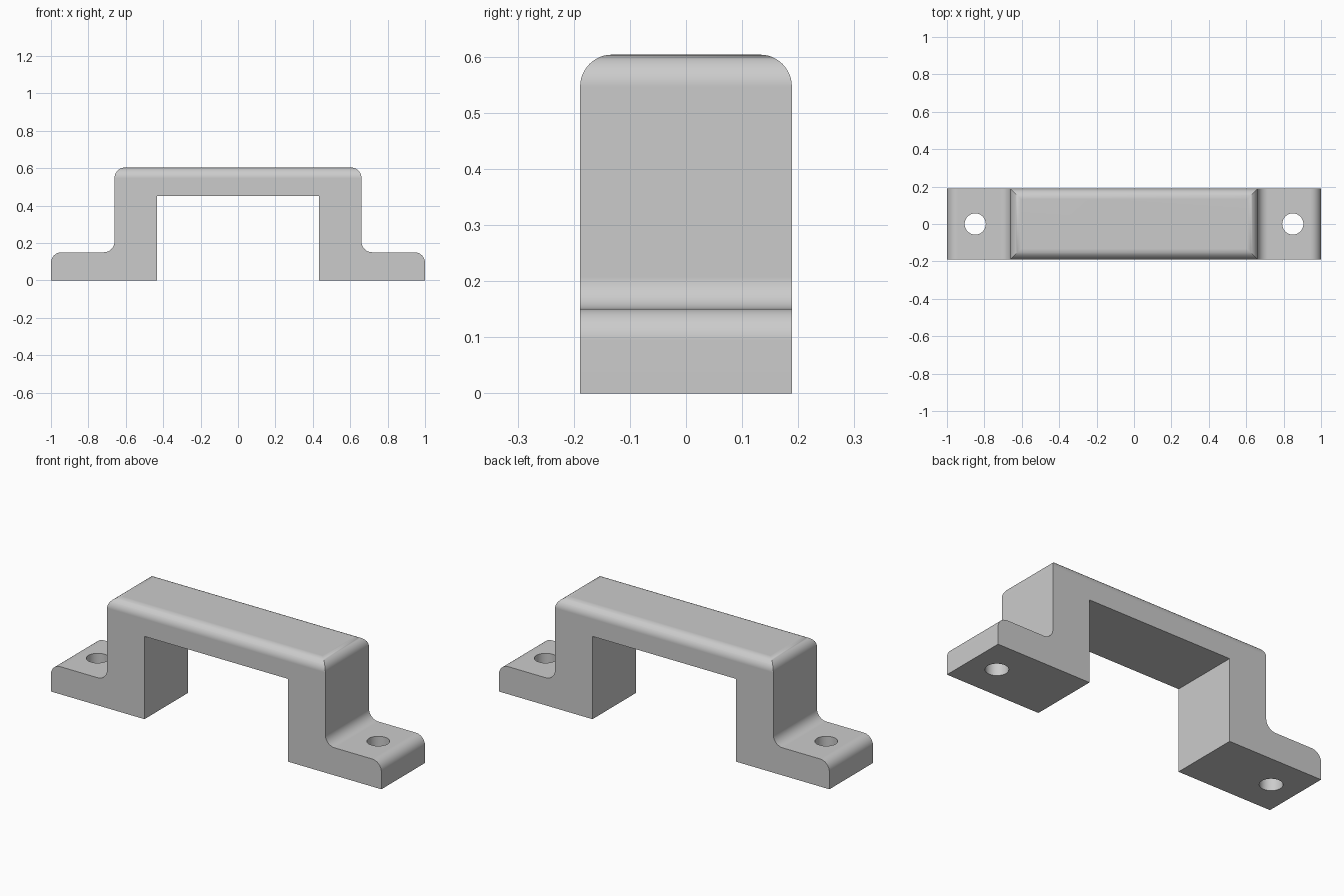
import bpy, bmesh
from math import sin, cos, pi
from mathutils import Vector, Matrix

cube = bpy.data.objects.get("Cube")
if cube:
    bpy.data.objects.remove(cube, do_unlink=True)

# Main dimensions
MM = 2 / 53
LENGTH, DEPTH, HEIGHT = 53 * MM, 10 * MM, 16 * MM
OUTER, INNER = 17.5 * MM, 11.5 * MM
FOOT, OPENING = 4 * MM, 12 * MM
ROUND, HOLE, HOLE_X = 1.5 * MM, 1.5 * MM, 22.5 * MM
STEPS = 12


def rounded(corners):
    """Outline with right-angled corners (a, b, radius) turned into arcs."""
    out = []
    for i, (a, b, r) in enumerate(corners):
        p = Vector((a, b))
        if not r:
            out.append(p)
            continue
        u = (Vector(corners[i - 1][:2]) - p).normalized()
        v = (Vector(corners[(i + 1) % len(corners)][:2]) - p).normalized()
        centre = p + r * (u + v)
        for s in range(STEPS + 1):
            t = s / STEPS * pi / 2
            out.append(centre - r * (v * cos(t) + u * sin(t)))
    return out


def new_object(name, bm):
    bmesh.ops.recalc_face_normals(bm, faces=bm.faces)
    mesh = bpy.data.meshes.new(name)
    bm.to_mesh(mesh)
    bm.free()
    ob = bpy.data.objects.new(name, mesh)
    bpy.context.collection.objects.link(ob)
    return ob


def prism(name, outline, place, sweep):
    bm = bmesh.new()
    face = bm.faces.new([bm.verts.new(place(*p)) for p in outline])
    grown = bmesh.ops.extrude_face_region(bm, geom=[face])["geom"]
    verts = [g for g in grown if isinstance(g, bmesh.types.BMVert)]
    bmesh.ops.translate(bm, verts=verts, vec=sweep)
    return new_object(name, bm)


def cut(target, tool, operation):
    tool.hide_render = True
    mod = target.modifiers.new(operation, "BOOLEAN")
    mod.operation, mod.solver, mod.object = operation, "EXACT", tool
    bpy.context.view_layer.objects.active = target
    bpy.ops.object.modifier_apply(modifier=mod.name)
    bpy.data.objects.remove(tool, do_unlink=True)


# Front outline: foot, leg and grip on one side, then mirrored
half = [(INNER, OPENING, 0), (INNER, 0, 0), (LENGTH / 2, 0, 0),
        (LENGTH / 2, FOOT, ROUND), (OUTER, FOOT, ROUND), (OUTER, HEIGHT, ROUND)]
front = half + [(-x, z, r) for x, z, r in reversed(half)]
handle = prism("handle", rounded(front),
               lambda x, z: (x, -DEPTH, z), (0, 2 * DEPTH, 0))

# Side outline rounds the long top edges and meets the end rounds in a mitre
w = DEPTH / 2
side = [(-w, -FOOT, 0), (w, -FOOT, 0), (w, HEIGHT, ROUND), (-w, HEIGHT, ROUND)]
envelope = prism("side_envelope", rounded(side),
                 lambda y, z: (-LENGTH, y, z), (2 * LENGTH, 0, 0))
cut(handle, envelope, "INTERSECT")

# Screw holes through both feet
bm = bmesh.new()
for sx in (-1, 1):
    bmesh.ops.create_cone(bm, cap_ends=True, segments=48, radius1=HOLE,
                          radius2=HOLE, depth=4 * FOOT,
                          matrix=Matrix.Translation((sx * HOLE_X, 0, 0)))
cut(handle, new_object("screw_holes", bm), "DIFFERENCE")

# Plain grey
grey = bpy.data.materials.new("light grey")
grey.use_nodes = True
colour = (0.6, 0.6, 0.6, 1)
grey.diffuse_color = colour
grey.node_tree.nodes["Principled BSDF"].inputs["Base Color"].default_value = colour
handle.data.materials.clear()
handle.data.materials.append(grey)

# Smooth rounds, crisp edges, flat faces
for ob in bpy.context.selected_objects:
    ob.select_set(False)
handle.select_set(True)
bpy.context.view_layer.objects.active = handle
bpy.ops.object.shade_smooth_by_angle(angle=pi / 6)
weighted = handle.modifiers.new("flat_faces", "WEIGHTED_NORMAL")
weighted.keep_sharp = True
